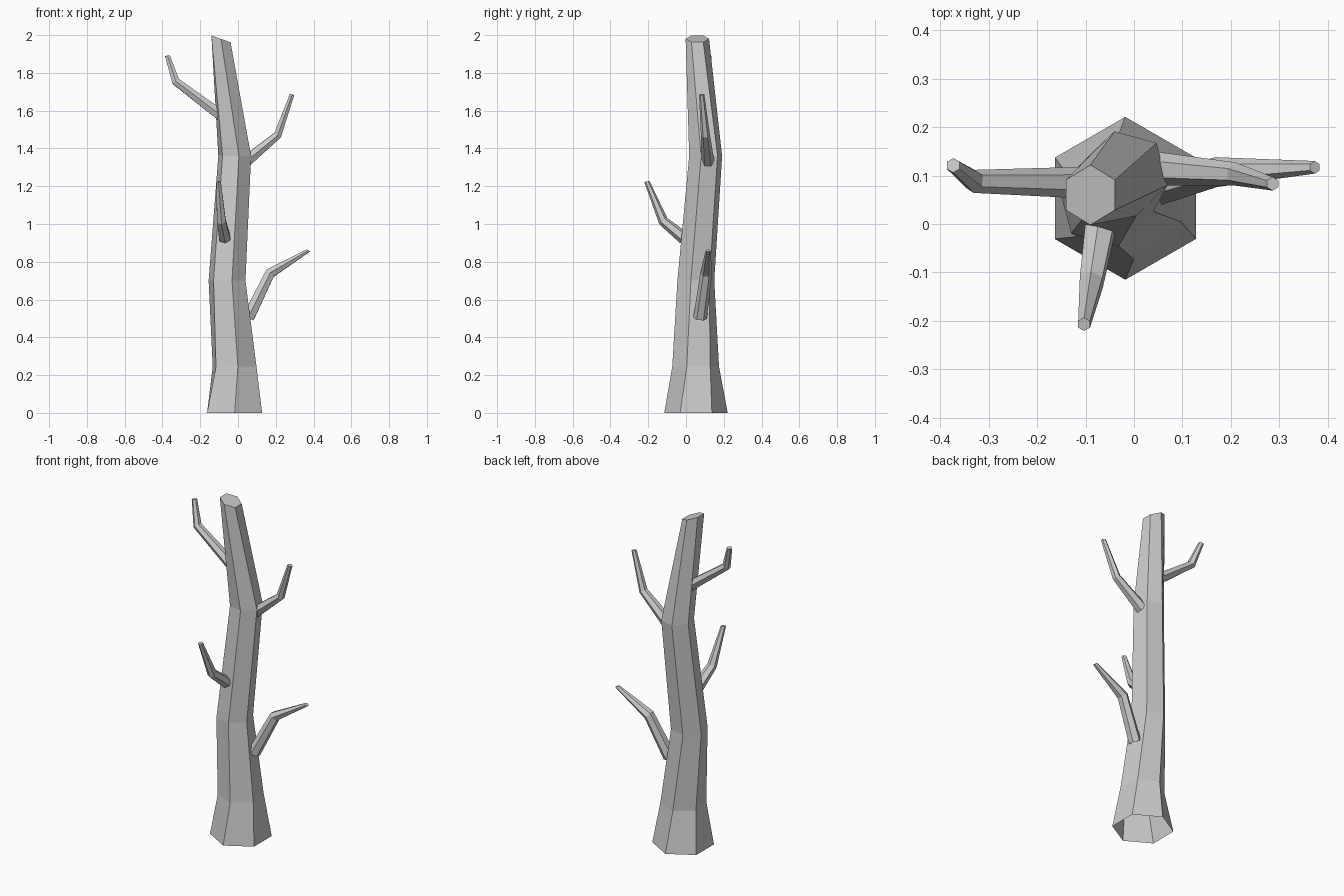
import bpy, bmesh
from math import radians
from mathutils import Vector, Matrix

if "Cube" in bpy.data.objects:
    bpy.data.objects.remove(bpy.data.objects["Cube"])

UP = Vector((0, 0, 1))


def limb(name, sections, sides=6):
    """Skin hexagonal sections (centre, radius, normal, twist); cap the far end."""
    bm = bmesh.new()
    rings = []
    for centre, radius, normal, twist in sections:
        turn = UP.rotation_difference(Vector(normal).normalized())
        ring = []
        for i in range(sides):
            spin = Matrix.Rotation(radians(90 + twist + i * 360 / sides), 3, 'Z')
            ring.append(bm.verts.new(Vector(centre) + turn @ (spin @ Vector((radius, 0, 0)))))
        rings.append(ring)
    for a, b in zip(rings, rings[1:]):
        for i in range(sides):
            j = (i + 1) % sides
            bm.faces.new((a[i], a[j], b[j], b[i]))
    bm.faces.new(rings[-1])
    mesh = bpy.data.meshes.new(name)
    bm.to_mesh(mesh)
    bm.free()
    obj = bpy.data.objects.new(name, mesh)
    bpy.context.collection.objects.link(obj)
    return obj


def branch(name, start, elbow, tip, radii):
    """A twig with one elbow and a nearly level cut tip."""
    s, e, t = map(Vector, (start, elbow, tip))
    d1, d2 = (e - s).normalized(), (t - e).normalized()
    limb(name, [(s, radii[0], d1, 0), (e, radii[1], d1 + d2, 0),
                (t, radii[2], d2 + UP, 0)])


# Trunk: open at the root, slanted cut at the top
limb("trunk", [
    ((-0.018, 0.053, 0.00), 0.168, UP, 0),
    ((-0.018, 0.051, 0.245), 0.125, UP, 8),
    ((-0.058, 0.052, 0.70), 0.101, UP, 15),
    ((-0.0175, 0.104, 1.36), 0.090, UP, 14.5),
    ((-0.090, 0.060, 1.98), 0.062, (0.35, 0, 1), 0),
])

# Branches
branch("low_right_branch", (0.055, 0.075, 0.505), (0.17, 0.107, 0.74),
       (0.373, 0.117, 0.86), (0.036, 0.031, 0.013))
branch("high_right_branch", (0.04, 0.115, 1.33), (0.21, 0.103, 1.47),
       (0.286, 0.083, 1.685), (0.035, 0.024, 0.014))
branch("front_branch", (-0.07, -0.01, 0.925), (-0.088, -0.12, 1.015),
       (-0.103, -0.207, 1.225), (0.034, 0.027, 0.014))
branch("high_left_branch", (-0.07, 0.085, 1.56), (-0.33, 0.088, 1.755),
       (-0.373, 0.121, 1.89), (0.034, 0.024, 0.015))
